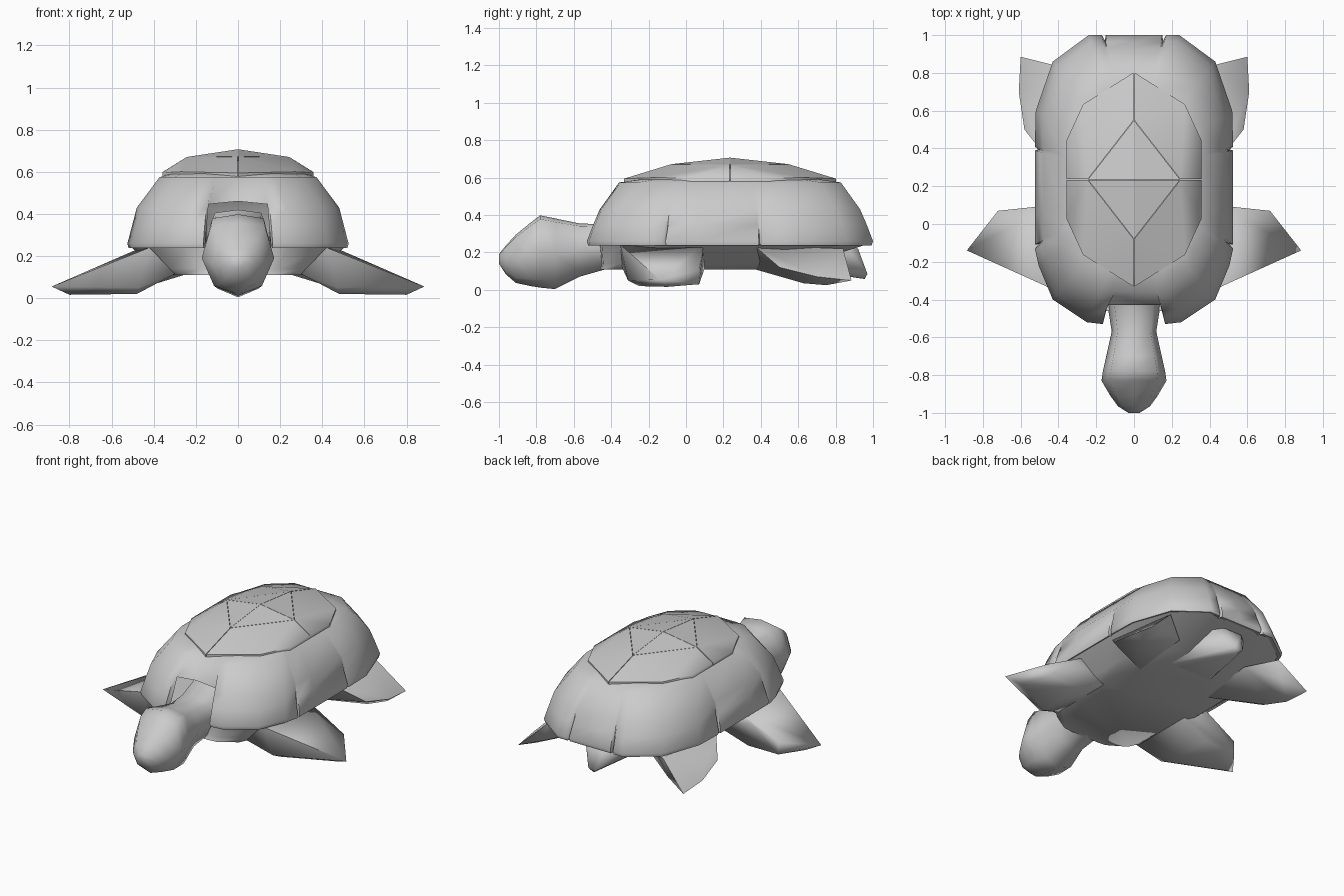
import bpy, bmesh, math
from mathutils import Vector

if "Cube" in bpy.data.objects:
    bpy.data.objects.remove(bpy.data.objects["Cube"])

grey = bpy.data.materials.new("plain grey")
grey.use_nodes = True
grey.diffuse_color = (0.6, 0.6, 0.6, 1)
grey.node_tree.nodes["Principled BSDF"].inputs["Base Color"].default_value = (0.6, 0.6, 0.6, 1)


def finish(name, bm, angle=50, mirror=False):
    """Turn a bmesh into a smooth-shaded object."""
    bmesh.ops.remove_doubles(bm, verts=bm.verts, dist=0.0005)
    bmesh.ops.recalc_face_normals(bm, faces=bm.faces)
    mesh = bpy.data.meshes.new(name)
    bm.to_mesh(mesh)
    bm.free()
    mesh.materials.append(grey)
    obj = bpy.data.objects.new(name, mesh)
    bpy.context.collection.objects.link(obj)
    if mirror:
        obj.modifiers.new("Mirror", 'MIRROR')
    bpy.ops.object.select_all(action='DESELECT')
    obj.select_set(True)
    bpy.context.view_layer.objects.active = obj
    bpy.ops.object.shade_smooth_by_angle(angle=math.radians(angle))


def loft(bm, rings, capped=True):
    """Skin closed rings of points, optionally capping the ends."""
    rows = [[bm.verts.new(p) for p in ring] for ring in rings]
    for a, b in zip(rows, rows[1:]):
        for i in range(len(a)):
            j = (i + 1) % len(a)
            bm.faces.new((a[i], a[j], b[j], b[i]))
    if capped:
        bm.faces.new(rows[0])
        bm.faces.new(rows[-1])
    return rows


def hull(name, points, mirror=False):
    """Convex limb around a few corner points."""
    bm = bmesh.new()
    for p in points:
        bm.verts.new(p)
    bmesh.ops.convex_hull(bm, input=bm.verts)
    loose = [v for v in bm.verts if not v.link_faces]
    bmesh.ops.delete(bm, geom=loose, context='VERTS')
    finish(name, bm, 80, mirror)


# Half outline of the shell, front to back; h = hood over neck, n = notch
HALF = [(0, -.53, 'h'), (.14, -.53, 'h'), (.165, -.53, ''), (.25, -.52, ''),
        (.43, -.4, ''), (.505, -.22, ''), (.525, -.13, ''), (.525, -.12, 'n'),
        (.525, -.11, ''), (.525, .05, ''), (.525, .39, ''), (.525, .4, 'n'),
        (.525, .41, ''), (.52, .6, ''), (.43, .86, ''), (.24, 1, ''),
        (.17, 1, ''), (.16, 1, 'n'), (.15, 1, ''), (0, 1, '')]
OUTLINE = HALF + [(-x, y, k) for x, y, k in HALF[-2:0:-1]]
MID = .235


def shell_ring(sx, sy, z, notch=0):
    ring = []
    for x, y, kind in OUTLINE:
        s = 1 - notch if kind == 'n' else 1
        px, py, pz = x * sx * s, MID + (y - MID) * sy * s, z
        if kind == 'h' and z < .5:
            px, py, pz = x, -.43, .46 - abs(x) * .1
        ring.append((px, py, pz))
    return ring


# Shell dome
bm = bmesh.new()
rows = loft(bm, [shell_ring(.95, .95, .245, .02), shell_ring(.99, .99, .237, .04),
                 shell_ring(1, 1, .26, .04), shell_ring(.955, .955, .35, .02),
                 shell_ring(.915, .91, .43), shell_ring(.71, .775, .574),
                 shell_ring(.62, .63, .59), shell_ring(.42, .38, .64)],
            capped=False)
apex = bm.verts.new((0, MID, .68))
top = rows[-1]
for i in range(len(top)):
    bm.faces.new((top[i], top[(i + 1) % len(top)], apex))
finish("shell", bm, 60)

# Raised scutes: an inner diamond and an outer border, split into quarters
CROWN, FRONT, SIDE = (0, 0, .707), (0, .315, .672), (.245, 0, .67)
BORDER = [FRONT, (0, .57, .594), (.27, .4, .6), (.36, .205, .597), (.36, 0, .598), SIDE]
bm = bmesh.new()
for sx in (1, -1):
    for sy in (1, -1):
        for plate in ([CROWN, FRONT, SIDE], BORDER):
            ring = [Vector((x * sx, MID + y * sy, z)) for x, y, z in plate]
            centre = sum(ring, Vector()) / len(ring)
            ring = [centre + (p - centre) * .99 for p in ring]
            v = [bm.verts.new(p) for p in ring]
            low = [bm.verts.new(p - Vector((0, 0, .022))) for p in ring]
            if len(v) == 3:
                bm.faces.new(v)
            else:
                for tri in ((0, 1, 2), (0, 2, 5), (5, 2, 3), (5, 3, 4)):
                    bm.faces.new([v[k] for k in tri])
            for a in range(len(v)):
                b = (a + 1) % len(v)
                bm.faces.new((v[a], low[a], low[b], v[b]))
finish("top_scutes", bm, 65)


# Body and flat belly
def body_ring(sx, front, back, z):
    pts = [(x, y) for x, y, k in OUTLINE if k == '']
    return [(x * sx, front + (y + .53) / 1.53 * (back - front), z) for x, y in pts]


bm = bmesh.new()
loft(bm, [body_ring(.64, -.46, .45, .11), body_ring(.74, -.45, .65, .14),
          body_ring(.975, -.46, .975, .246)])
finish("body", bm, 80)

# Head and neck: y, half width, bottom, top
bm = bmesh.new()
rings = []
for y, w, low, high in [(-1, .03, .14, .19), (-.965, .085, .085, .235),
                        (-.91, .125, .037, .295), (-.83, .172, .02, .36),
                        (-.78, .165, .012, .398), (-.7, .147, .004, .382),
                        (-.57, .118, .07, .355), (-.43, .14, .11, .35),
                        (-.25, .15, .12, .42)]:
    mid, half = (low + high) / 2, (high - low) / 2
    shape = [(0, 1), (.74, .9), (1, 0), (.66, -.78), (0, -1),
             (-.66, -.78), (-1, 0), (-.74, .9)]
    rings.append([(w * a, y, mid + half * b) for a, b in shape])
loft(bm, rings)
finish("head", bm, 80)

# Front flippers
hull("front_flippers", [
    (.3, -.34, .115), (.3, .1, .115), (.42, -.35, .24), (.46, .09, .24),
    (.47, -.31, .05), (.48, -.25, .02), (.5, .07, .03), (.53, .09, .195),
    (.72, .07, .03), (.72, .07, .11), (.8, -.1, .016), (.885, -.14, .055)], True)

# Rear flippers
hull("rear_flippers", [
    (.25, .36, .112), (.25, .72, .16), (.47, .36, .24), (.42, .84, .22),
    (.52, .47, .18), (.58, .5, .12), (.5, .63, .035), (.61, .7, .07),
    (.56, .75, .025), (.6, .885, .05), (.45, .83, .1)], True)

# Tail
hull("tail", [
    (-.16, .5, .125), (.16, .5, .125), (-.14, .85, .24), (.14, .85, .24),
    (-.06, .92, .22), (.06, .92, .22), (-.03, .97, .085), (.03, .97, .085),
    (0, .955, .058), (-.05, .86, .13), (.05, .86, .13)])
